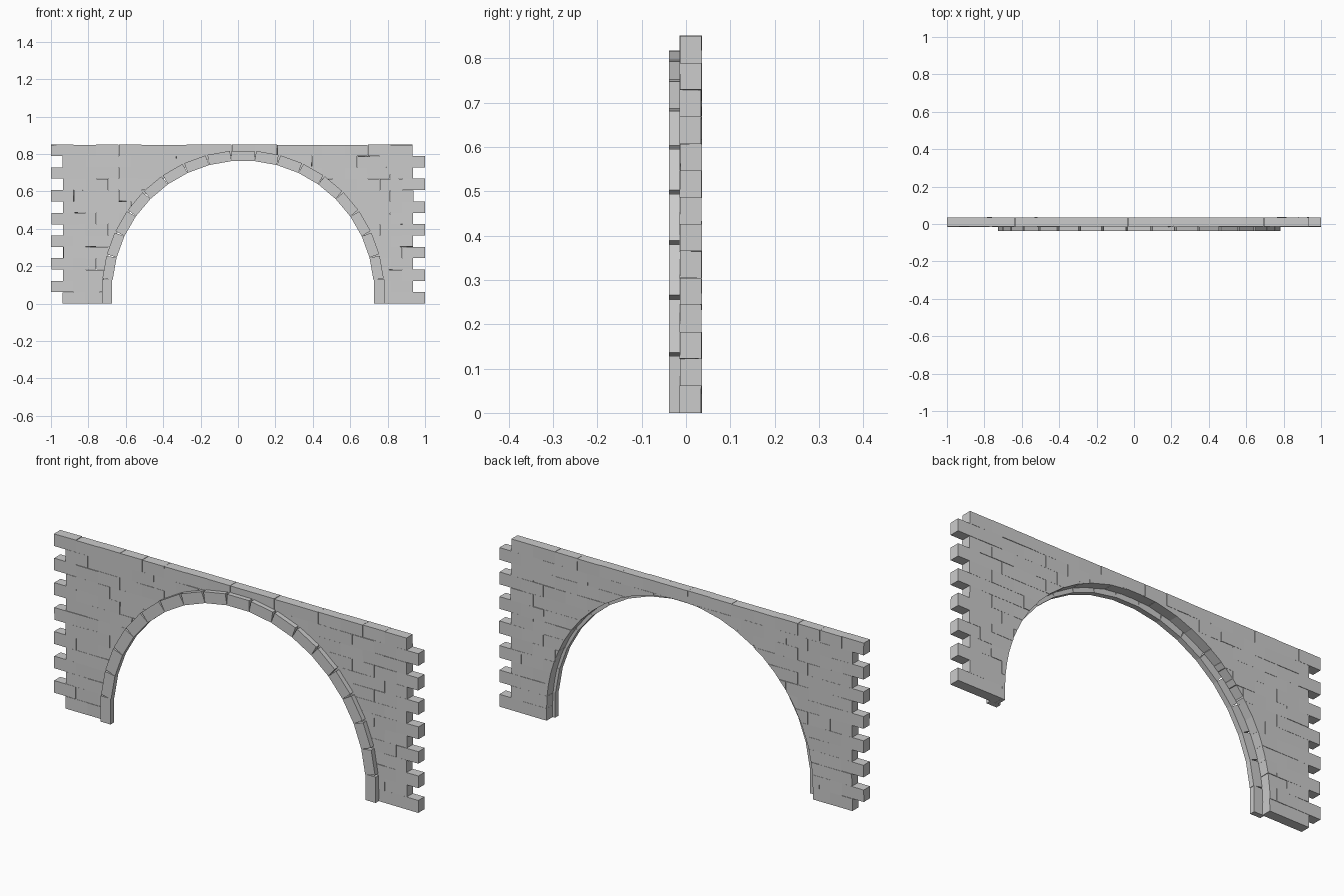
import bpy, bmesh, random
from math import sin, cos, radians, atan2, hypot
from mathutils import Vector, Matrix, Euler

if "Cube" in bpy.data.objects:
    bpy.data.objects.remove(bpy.data.objects["Cube"])

random.seed(4)

def finish(bm, name):
    bmesh.ops.recalc_face_normals(bm, faces=bm.faces[:])
    me = bpy.data.meshes.new(name)
    bm.to_mesh(me)
    bm.free()
    ob = bpy.data.objects.new(name, me)
    bpy.context.collection.objects.link(ob)
    return ob

def merge(dst, src):
    tmp = bpy.data.meshes.new("tmp")
    src.to_mesh(tmp)
    dst.from_mesh(tmp)
    bpy.data.meshes.remove(tmp)
    src.free()

# Wall: staggered courses of slightly crooked bricks, trimmed to the arch
ROWS, COLS = 14, 16
BW, BH, BD = 0.121, 0.0607, 0.049
WY = 0.0105
CX, CZ, CUT = 0.01, 0.06, 0.73

def brick(x, z):
    bm = bmesh.new()
    j = lambda a: random.uniform(-a, a)
    rot = Euler((j(.01), j(.008), j(.006))).to_matrix().to_4x4()
    loc = Matrix.Translation((x + j(.0015), WY + j(.0008), z + j(.001)))
    size = Matrix.Diagonal((BW + j(.0015), BD, BH + j(.001), 1))
    bmesh.ops.create_cube(bm, size=1, matrix=loc @ rot @ size)
    for v in bm.verts:
        v.co.z = max(v.co.z, 0)
        v.co.x = max(-1, min(1, v.co.x))
        if z < BH and v.co.z < BH / 2:
            v.co.z = 0
    # trim with the plane tangent to the opening at this brick
    a = atan2(max(z - CZ, 0), x - CX)
    n = Vector((cos(a), 0, sin(a)))
    bmesh.ops.bisect_plane(bm, geom=bm.verts[:] + bm.edges[:] + bm.faces[:], dist=1e-6,
                           plane_co=Vector((CX, 0, CZ)) + n * CUT, plane_no=n, clear_inner=True)
    edges = [e for e in bm.edges if e.is_boundary]
    if edges:
        bmesh.ops.holes_fill(bm, edges=edges, sides=0)
    return bm

wall = bmesh.new()
for r in range(ROWS):
    start = -1 if r % 2 else 1 - COLS * BW
    for c in range(COLS):
        merge(wall, brick(start + (c + .5) * BW, (r + .5) * BH))
finish(wall, "brick_wall")

# Arch ring: wedge stones standing proud of the front face
AX, AZ, R0, R1 = 0.027, 0.065, 0.70, 0.755
Y0, Y1 = -0.038, -0.012

def prism(bm, pts):
    f = [bm.verts.new((x, Y0, z)) for x, z in pts]
    b = [bm.verts.new((x, Y1, z)) for x, z in pts]
    bm.faces.new(f)
    bm.faces.new(b[::-1])
    for i in range(4):
        k = (i + 1) % 4
        bm.faces.new((f[i], b[i], b[k], f[k]))

def polar(r, deg):
    return AX + r * cos(radians(deg)), AZ + r * sin(radians(deg))

ring = bmesh.new()
for i in range(17):
    a, b = 5 + 10 * i, 15 + 10 * i
    prism(ring, [polar(R0, a), polar(R1, a + .4), polar(R1, b - .4), polar(R0, b)])
finish(ring, "arch_stones")

# Upright springer stones at both feet
feet = bmesh.new()
for s in (-1, 1):
    prism(feet, [(AX + s * R0, 0), (AX + s * R1, 0), (AX + s * R1, .128), (AX + s * R0, .128)])
finish(feet, "springer_stones")
